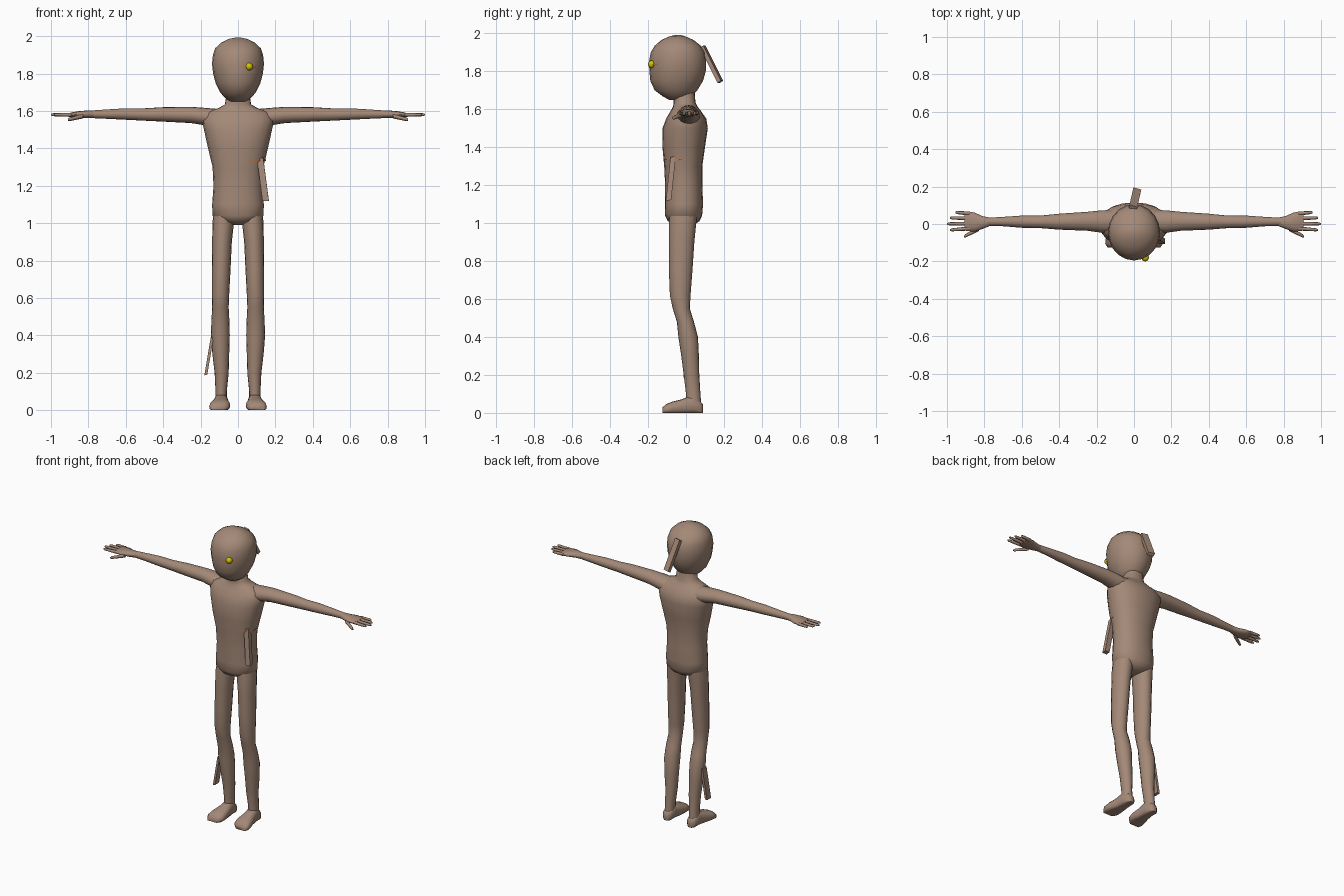
import bpy, bmesh, math
from mathutils import Vector

if "Cube" in bpy.data.objects:
    bpy.data.objects.remove(bpy.data.objects["Cube"])


def material(name, rgb):
    m = bpy.data.materials.new(name)
    m.diffuse_color = (*rgb, 1)
    m.use_nodes = True
    m.node_tree.nodes["Principled BSDF"].inputs["Base Color"].default_value = m.diffuse_color
    return m


skin = material("brown_skin", (0.37, 0.25, 0.185))
yellow = material("yellow", (0.62, 0.55, 0.0))
orange = material("orange", (0.55, 0.2, 0.07))


def finish(name, bm, mat, angle=60, mirror=False):
    bmesh.ops.recalc_face_normals(bm, faces=bm.faces)
    me = bpy.data.meshes.new(name)
    bm.to_mesh(me)
    bm.free()
    me.materials.append(mat)
    ob = bpy.data.objects.new(name, me)
    bpy.context.collection.objects.link(ob)
    if mirror:
        ob.modifiers.new("Mirror", 'MIRROR').use_axis[0] = True
    bpy.ops.object.select_all(action='DESELECT')
    ob.select_set(True)
    bpy.context.view_layer.objects.active = ob
    bpy.ops.object.shade_smooth_by_angle(angle=math.radians(angle))
    return ob


def loft(name, sections, mat=skin, n=16, power=2.0, mirror=False):
    """Skin through rings given as (centre, half axis u, half axis v)."""
    bm = bmesh.new()
    rings = []
    for c, u, v in sections:
        ring = []
        for i in range(n):
            a = 2 * math.pi * i / n
            ca, sa = math.cos(a), math.sin(a)
            p = Vector(c)
            p += Vector(u) * math.copysign(abs(ca) ** (2 / power), ca)
            p += Vector(v) * math.copysign(abs(sa) ** (2 / power), sa)
            ring.append(bm.verts.new(p))
        rings.append(ring)
    for r, s in zip(rings, rings[1:]):
        for i in range(n):
            j = (i + 1) % n
            bm.faces.new((r[i], r[j], s[j], s[i]))
    bm.faces.new(rings[0])
    bm.faces.new(rings[-1])
    return finish(name, bm, mat, 60, mirror)


def upright(rows):
    """Rows of z, x0, x1, y0, y1."""
    return [(((a + b) / 2, (c + d) / 2, z), ((b - a) / 2, 0, 0), (0, (d - c) / 2, 0))
            for z, a, b, c, d in rows]


def sideways(rows):
    """Rows of x, y0, y1, z0, z1."""
    return [((x, (a + b) / 2, (c + d) / 2), (0, (b - a) / 2, 0), (0, 0, (d - c) / 2))
            for x, a, b, c, d in rows]


def centred(rows):
    return upright([(z, -h, h, a, b) for z, h, a, b in rows])


# Head
loft("head", centred([
    (1.65, .04, -.09, .0), (1.67, .07, -.125, .03), (1.70, .096, -.165, .06),
    (1.75, .12, -.188, .09), (1.80, .133, -.193, .104), (1.85, .139, -.195, .106),
    (1.90, .134, -.186, .1), (1.935, .122, -.165, .078), (1.965, .09, -.13, .04),
    (1.985, .05, -.085, -.005), (1.992, .015, -.055, -.03)]), n=20)

# Torso and neck
loft("torso", centred([
    (.99, .03, -.05, .04), (1.01, .095, -.095, .07), (1.04, .137, -.11, .085),
    (1.10, .138, -.112, .09), (1.20, .131, -.11, .086), (1.30, .136, -.115, .086),
    (1.40, .16, -.124, .10), (1.50, .182, -.124, .115), (1.55, .193, -.105, .107),
    (1.59, .175, -.082, .08), (1.615, .105, -.068, .06), (1.635, .07, -.065, .05),
    (1.70, .06, -.07, .045)]), n=20, power=2.2)

# Arms
loft("arms", sideways([
    (.10, -.05, .075, 1.50, 1.61), (.17, -.047, .073, 1.522, 1.616),
    (.25, -.036, .065, 1.535, 1.622), (.40, -.03, .055, 1.543, 1.620),
    (.50, -.022, .045, 1.548, 1.614), (.60, -.02, .045, 1.553, 1.614),
    (.70, -.012, .038, 1.558, 1.608), (.79, -.01, .033, 1.562, 1.602)]), mirror=True)

# Hands: palm, four fingers and a thumb
loft("palms", sideways([
    (.77, -.01, .034, 1.562, 1.602), (.81, -.026, .042, 1.561, 1.602),
    (.85, -.04, .06, 1.562, 1.599), (.89, -.038, .068, 1.566, 1.592),
    (.905, -.034, .066, 1.570, 1.588)]), n=12, mirror=True)


def finger(name, x0, y0, z0, x1, y1, z1, r):
    a, b = Vector((x0, y0, z0)), Vector((x1, y1, z1))
    loft(name, [(a.lerp(b, t), (0, r * k, 0), (0, 0, r * k))
                for t, k in ((0, 1.15), (.5, 1), (.9, .85), (1, .45))], n=8, mirror=True)


for i, (y0, y1, tip) in enumerate([(.056, .062, .955), (.03, .033, .985),
                                   (.002, .001, 1.0), (-.024, -.032, .985)]):
    finger(f"fingers_{i + 1}", .88, y0, 1.579, tip, y1, 1.580, .0095)
finger("thumbs", .83, -.025, 1.572, .91, -.068, 1.553, .011)

# Legs
loft("legs", upright([
    (.05, .06, .122, .0, .08), (.10, .06, .12, .0, .076), (.20, .05, .125, -.012, .07),
    (.30, .047, .137, -.025, .068), (.40, .044, .145, -.04, .063),
    (.48, .046, .142, -.048, .042), (.55, .05, .138, -.07, .02),
    (.62, .047, .14, -.085, .024), (.75, .04, .14, -.09, .034),
    (.90, .033, .138, -.09, .044), (1.0, .022, .137, -.09, .054),
    (1.06, .02, .13, -.085, .06)]), mirror=True)

# Feet, heel to toe, with a flat sole
feet = [(.09, .075, .105, .045), (.075, .06, .122, .062), (.03, .055, .126, .095),
        (-.02, .049, .135, .072), (-.07, .042, .15, .06), (-.105, .046, .154, .046),
        (-.125, .07, .142, .028)]
shoe = loft("feet", [(((a + b) / 2, y, h / 2 - .005), ((b - a) / 2, 0, 0),
                      (0, 0, h / 2 + .005)) for y, a, b, h in feet],
            power=2.4, mirror=True)
for v in shoe.data.vertices:
    v.co.z = max(v.co.z, 0)


def strap(name, top, bottom, half_u, half_v):
    """Thin hanging box between two end centres."""
    bm = bmesh.new()
    u, v = Vector(half_u), Vector(half_v)
    ends = [[bm.verts.new(Vector(c) + u * i + v * j)
             for i, j in ((-1, -1), (1, -1), (1, 1), (-1, 1))] for c in (top, bottom)]
    bm.faces.new(ends[0])
    bm.faces.new(ends[1])
    for i in range(4):
        j = (i + 1) % 4
        bm.faces.new((ends[0][i], ends[0][j], ends[1][j], ends[1][i]))
    finish(name, bm, skin, 30)


# Hanging straps at waist, back of head and lower leg
strap("waist_strap", (.118, -.068, 1.35), (.148, -.092, 1.12), (.017, 0, 0), (0, .014, .002))
strap("head_strap", (-.005, .088, 1.93), (.016, .181, 1.745), (.021, -.006, 0), (.002, .009, .006))
strap("leg_strap", (-.138, .01, .39), (-.172, .01, .188), (.008, 0, .002), (0, .022, 0))

# Eye bead
bm = bmesh.new()
bmesh.ops.create_uvsphere(bm, u_segments=16, v_segments=10, radius=.02)
bmesh.ops.translate(bm, verts=bm.verts, vec=(.06, -.18, 1.837))
finish("eye_bead", bm, yellow)


def marker(name, cy, rx, ry, z, a0, a1, h):
    """Slim tapered sliver following the body curve."""
    bm = bmesh.new()
    n = 8
    rows = []
    for i in range(n + 1):
        t = i / n
        a = math.radians(a0 + (a1 - a0) * t)
        w = h * math.sin(math.pi * t) + .0005
        rows.append([bm.verts.new((rx * math.sin(a), cy - ry * math.cos(a), z + s * w))
                     for s in (-1, 1)])
    for r, s in zip(rows, rows[1:]):
        bm.faces.new((r[0], s[0], s[1], r[1]))
    finish(name, bm, orange)


# Small orange slivers beside the bead and the waist strap
marker("eye_sliver", -.0445, .142, .154, 1.835, 5, 44, .005)
marker("waist_sliver", -.015, .151, .109, 1.337, 22, 95, .005)
